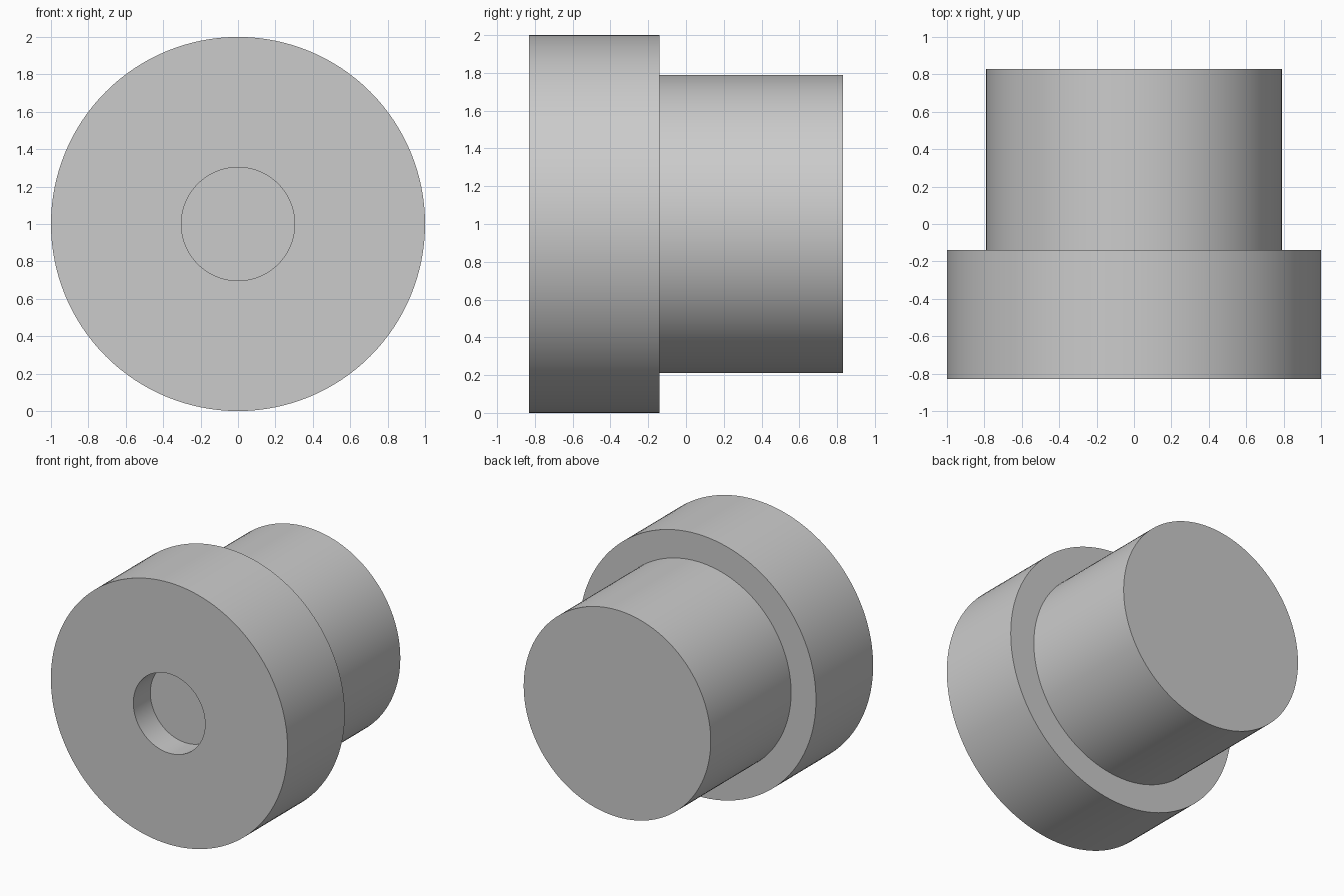
import bpy
import bmesh
from math import cos, sin, tau, radians

SEGMENTS = 128
AXIS_HEIGHT = 1.0

cube = bpy.data.objects.get("Cube")
if cube:
    bpy.data.objects.remove(cube, do_unlink=True)

# Single plain grey
grey = bpy.data.materials.new("light_grey")
grey.use_nodes = True
colour = (0.6, 0.6, 0.6, 1.0)
grey.diffuse_color = colour
grey.node_tree.nodes["Principled BSDF"].inputs["Base Color"].default_value = colour


def turned_part(name, profile, material):
    """Turn a (radius, y) profile about the y axis and cap both ends."""
    bm = bmesh.new()
    rings = []
    for radius, y in profile:
        rings.append([
            bm.verts.new((radius * cos(tau * i / SEGMENTS), y,
                          AXIS_HEIGHT + radius * sin(tau * i / SEGMENTS)))
            for i in range(SEGMENTS)])
    for a, b in zip(rings, rings[1:]):
        for i in range(SEGMENTS):
            j = (i + 1) % SEGMENTS
            bm.faces.new((a[i], a[j], b[j], b[i]))
    bm.faces.new(rings[0])
    bm.faces.new(rings[-1])
    bmesh.ops.recalc_face_normals(bm, faces=bm.faces)

    mesh = bpy.data.meshes.new(name)
    bm.to_mesh(mesh)
    bm.free()
    mesh.materials.append(material)
    obj = bpy.data.objects.new(name, mesh)
    bpy.context.collection.objects.link(obj)

    bpy.ops.object.select_all(action="DESELECT")
    obj.select_set(True)
    bpy.context.view_layer.objects.active = obj
    bpy.ops.object.shade_smooth_by_angle(angle=radians(30))
    return obj


# Wide head with a shallow blind bore in front and a narrower shank behind
turned_part("stepped_plug", [
    (0.303, -0.625),   # bore floor
    (0.303, -0.83),    # bore rim
    (1.0, -0.83),      # head front edge
    (1.0, -0.14),      # head back edge
    (0.79, -0.14),     # shoulder
    (0.79, 0.83),      # shank end
], grey)
